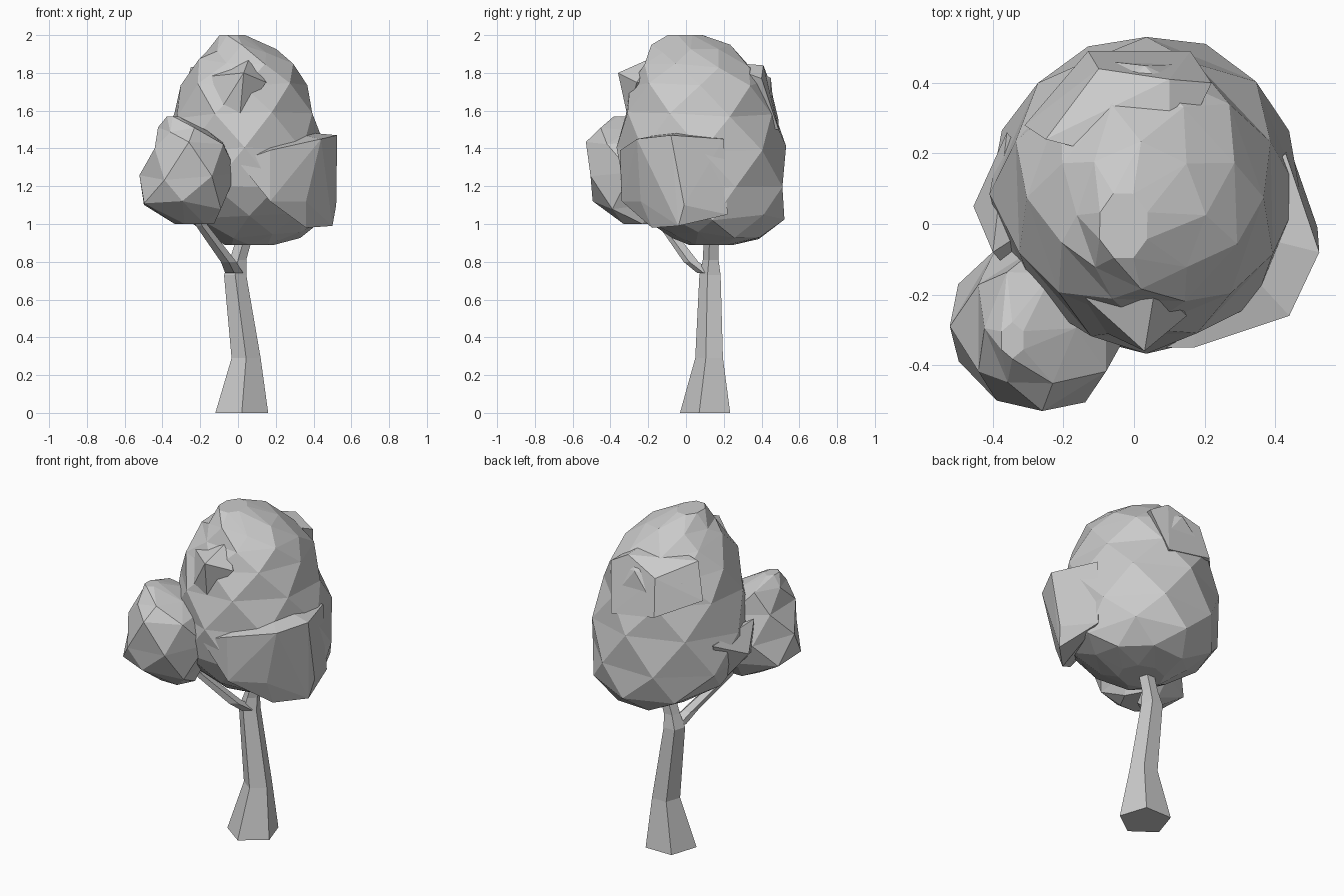
import bpy, bmesh, math, random

if "Cube" in bpy.data.objects:
    bpy.data.objects.remove(bpy.data.objects["Cube"])

random.seed(4)


def finish(name, bm):
    bmesh.ops.recalc_face_normals(bm, faces=bm.faces)
    mesh = bpy.data.meshes.new(name)
    bm.to_mesh(mesh)
    bm.free()
    obj = bpy.data.objects.new(name, mesh)
    bpy.context.collection.objects.link(obj)
    return obj


def tube(name, path, sides=5):
    """Faceted tube through (x, y, z, radius) stations."""
    bm = bmesh.new()
    rings = []
    for x, y, z, r in path:
        angles = [math.tau * i / sides - math.pi / 2 for i in range(sides)]
        rings.append([bm.verts.new((x + r * math.cos(a), y + r * math.sin(a), z))
                      for a in angles])
    for low, high in zip(rings, rings[1:]):
        for i in range(sides):
            j = (i + 1) % sides
            bm.faces.new((low[i], low[j], high[j], high[i]))
    bm.faces.new(rings[0])
    bm.faces.new(rings[-1])
    return finish(name, bm)


def foliage(name, levels, sides, jitter):
    """Irregular triangulated clump through (z, x0, x1, y0, y1) levels."""
    bm = bmesh.new()
    rings = []
    last = len(levels) - 1
    for k, (z, x0, x1, y0, y1) in enumerate(levels):
        ring = []
        for i in range(sides):
            a = math.tau * (i + 0.5 * (k % 2)) / sides
            s = 1.03 + random.uniform(-jitter, jitter)
            dz = 0 if k in (0, last) else random.uniform(-0.025, 0.025)
            px = (x0 + x1) / 2 + s * (x1 - x0) / 2 * math.cos(a)
            py = (y0 + y1) / 2 + s * (y1 - y0) / 2 * math.sin(a)
            px = max(-0.53, min(0.53, px))
            py = max(-0.53, min(0.53, py))
            ring.append(bm.verts.new((px, py, z + dz)))
        rings.append(ring)
    for k in range(last):
        low, high = rings[k], rings[k + 1]
        for i in range(sides):
            j = (i + 1) % sides
            if k % 2 == 0:
                bm.faces.new((low[i], low[j], high[i]))
                bm.faces.new((high[i], low[j], high[j]))
            else:
                bm.faces.new((low[i], high[j], high[i]))
                bm.faces.new((low[i], low[j], high[j]))
    bm.faces.new(rings[0])
    bm.faces.new(rings[-1])
    return finish(name, bm)


def lump(name, points):
    """Convex faceted bump sunk into the canopy."""
    bm = bmesh.new()
    for p in points:
        bm.verts.new(p)
    bmesh.ops.convex_hull(bm, input=bm.verts)
    loose = [v for v in bm.verts if not v.link_faces]
    bmesh.ops.delete(bm, geom=loose, context='VERTS')
    return finish(name, bm)


# Trunk and the branch that forks to the front left
tube("trunk", [(0.02, 0.115, 0, 0.147), (0.043, 0.13, 0.29, 0.081),
               (-0.015, 0.133, 0.73, 0.062), (0.0, 0.135, 0.81, 0.046),
               (0.05, 0.14, 0.98, 0.043)])
tube("side_branch", [(-0.02, 0.11, 0.74, 0.05), (-0.05, 0.03, 0.80, 0.043),
                     (-0.19, -0.11, 0.99, 0.034), (-0.25, -0.19, 1.12, 0.03)])

# Main canopy
foliage("main_canopy", [
    (0.89, -0.07, 0.19, 0.02, 0.25),
    (0.94, -0.18, 0.34, -0.08, 0.40),
    (1.04, -0.31, 0.43, -0.23, 0.51),
    (1.20, -0.39, 0.46, -0.35, 0.53),
    (1.40, -0.39, 0.46, -0.35, 0.52),
    (1.57, -0.35, 0.41, -0.33, 0.48),
    (1.75, -0.30, 0.36, -0.29, 0.44),
    (1.85, -0.22, 0.30, -0.23, 0.35),
    (1.93, -0.16, 0.20, -0.18, 0.23),
    (2.00, -0.10, 0.04, -0.10, 0.09)], 8, 0.02)

# Small front left canopy
foliage("small_canopy", [
    (1.00, -0.33, -0.13, -0.34, -0.12),
    (1.10, -0.52, -0.07, -0.49, -0.07),
    (1.25, -0.51, -0.02, -0.53, -0.05),
    (1.42, -0.46, -0.06, -0.53, -0.06),
    (1.51, -0.42, -0.17, -0.47, -0.12),
    (1.57, -0.38, -0.31, -0.38, -0.28)], 6, 0.02)

# Angular bumps on the main canopy
lump("front_bump", [(0.03, -0.36, 1.80), (-0.17, -0.18, 1.78), (0.06, -0.18, 1.88),
                    (0.15, -0.26, 1.75), (0.01, -0.31, 1.57), (-0.14, -0.28, 1.53),
                    (0, 0, 1.7)])
lump("back_bump", [(-0.25, 0.24, 1.83), (0.10, 0.41, 1.84), (0.22, 0.40, 1.77),
                   (-0.10, 0.44, 1.76), (-0.13, 0.49, 1.55), (0.16, 0.49, 1.50),
                   (-0.31, 0.28, 1.62), (0.1, 0.15, 1.86), (0, 0.2, 1.5)])
lump("right_bump", [(0.525, -0.08, 1.47), (0.44, -0.26, 1.45), (0.50, -0.04, 0.99),
                    (0.52, -0.01, 1.10), (0.17, -0.35, 1.39), (0.17, -0.34, 1.12),
                    (0.36, -0.18, 0.98), (0.43, 0.20, 1.45), (0.44, 0.22, 1.05),
                    (0.0, -0.35, 1.33), (0.36, -0.24, 1.12), (0.2, 0, 1.5)])
lump("left_bump", [(-0.455, 0.05, 1.25), (-0.36, 0.26, 1.35), (-0.40, -0.08, 1.4),
                   (-0.33, -0.16, 1.15), (-0.3, 0.1, 1.05), (-0.2, 0.05, 1.3)])
